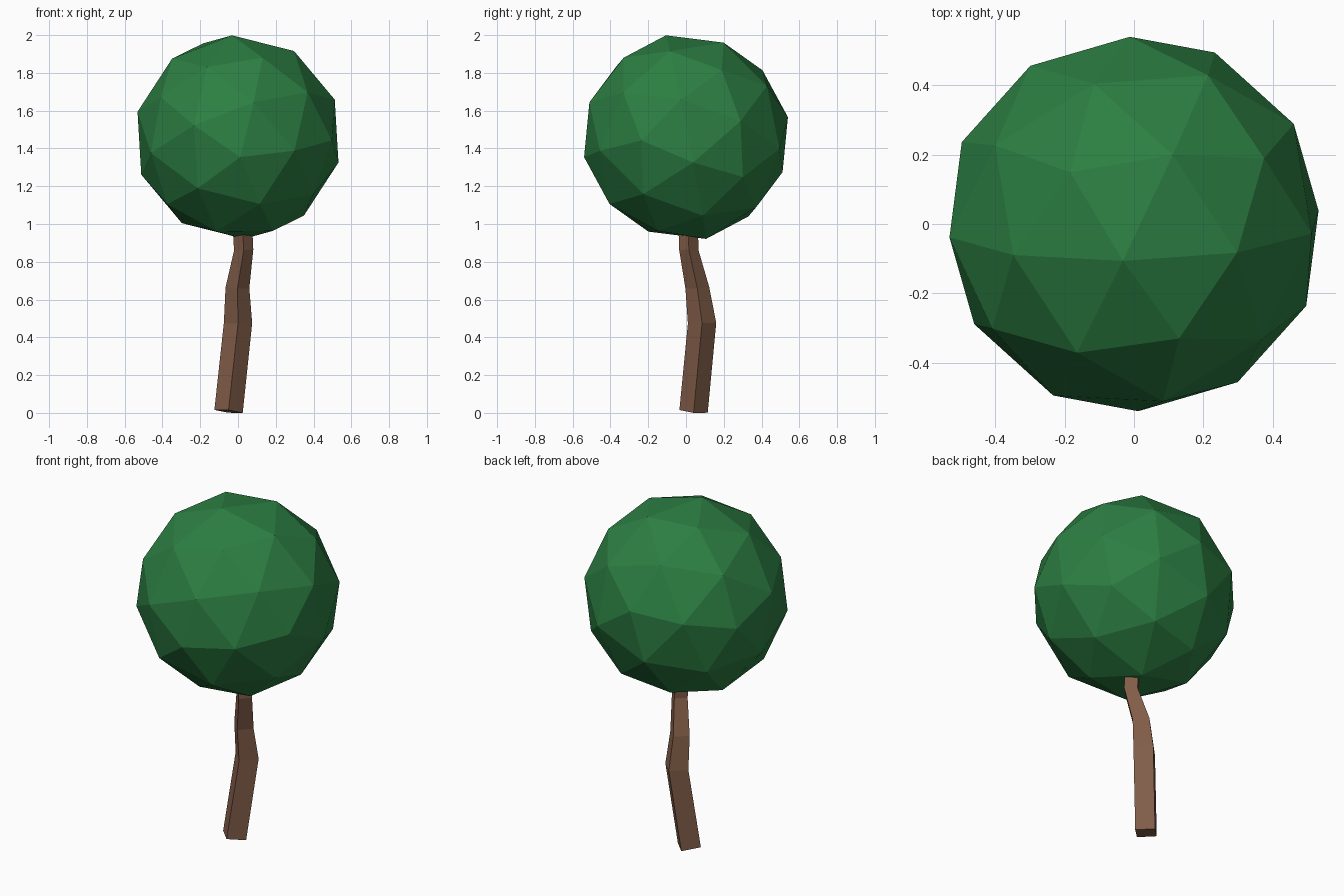
import bpy, bmesh
from math import cos, sin, pi
from mathutils import Vector, Matrix

if "Cube" in bpy.data.objects:
    bpy.data.objects.remove(bpy.data.objects["Cube"])


def finish(bm, name, color):
    bmesh.ops.recalc_face_normals(bm, faces=bm.faces)
    mesh = bpy.data.meshes.new(name)
    bm.to_mesh(mesh)
    bm.free()
    mat = bpy.data.materials.new(name + "_color")
    mat.diffuse_color = (*color, 1)
    mat.use_nodes = True
    mat.node_tree.nodes["Principled BSDF"].inputs["Base Color"].default_value = mat.diffuse_color
    mesh.materials.append(mat)
    obj = bpy.data.objects.new(name, mesh)
    bpy.context.collection.objects.link(obj)
    return obj


# Foliage: low-poly ball, turned so its pole and one neighbour match the views
pole = Vector((0.13, -0.33, 0.42)).normalized()
side = Vector((-0.19, 0.16, 0.491))
x_axis = (side - side.dot(pole) * pole).normalized()
y_axis = pole.cross(x_axis)
turn = Matrix((x_axis, y_axis, pole)).transposed().to_4x4()

bm = bmesh.new()
bmesh.ops.create_icosphere(bm, subdivisions=2, radius=0.55,
                           matrix=Matrix.Translation((0, 0, 1.46)) @ turn)
finish(bm, "foliage", (0.025, 0.21, 0.055))

# Trunk: crooked square tube (centre x, y, z, corner radius, slope x, slope y)
sections = [
    (-0.050, 0.040, 0.008, 0.075, 0.106, 0.095),
    (0.000, 0.085, 0.475, 0.075, 0.0, -0.02),
    (-0.003, 0.060, 0.662, 0.063, 0.04, -0.06),
    (0.030, 0.015, 0.862, 0.051, -0.06, 0.0),
    (0.020, 0.010, 1.05, 0.052, 0.0, 0.0),
]
bm = bmesh.new()
rings = []
for cx, cy, cz, r, sx, sy in sections:
    ring = []
    for i in range(4):
        dx, dy = r * cos(i * pi / 2), r * sin(i * pi / 2)
        ring.append(bm.verts.new((cx + dx, cy + dy, cz - sx * dx - sy * dy)))
    rings.append(ring)
for a, b in zip(rings, rings[1:]):
    for i in range(4):
        j = (i + 1) % 4
        bm.faces.new((a[i], a[j], b[j], b[i]))
bm.faces.new(rings[0][::-1])
bm.faces.new(rings[-1])
finish(bm, "trunk", (0.22, 0.11, 0.065))
